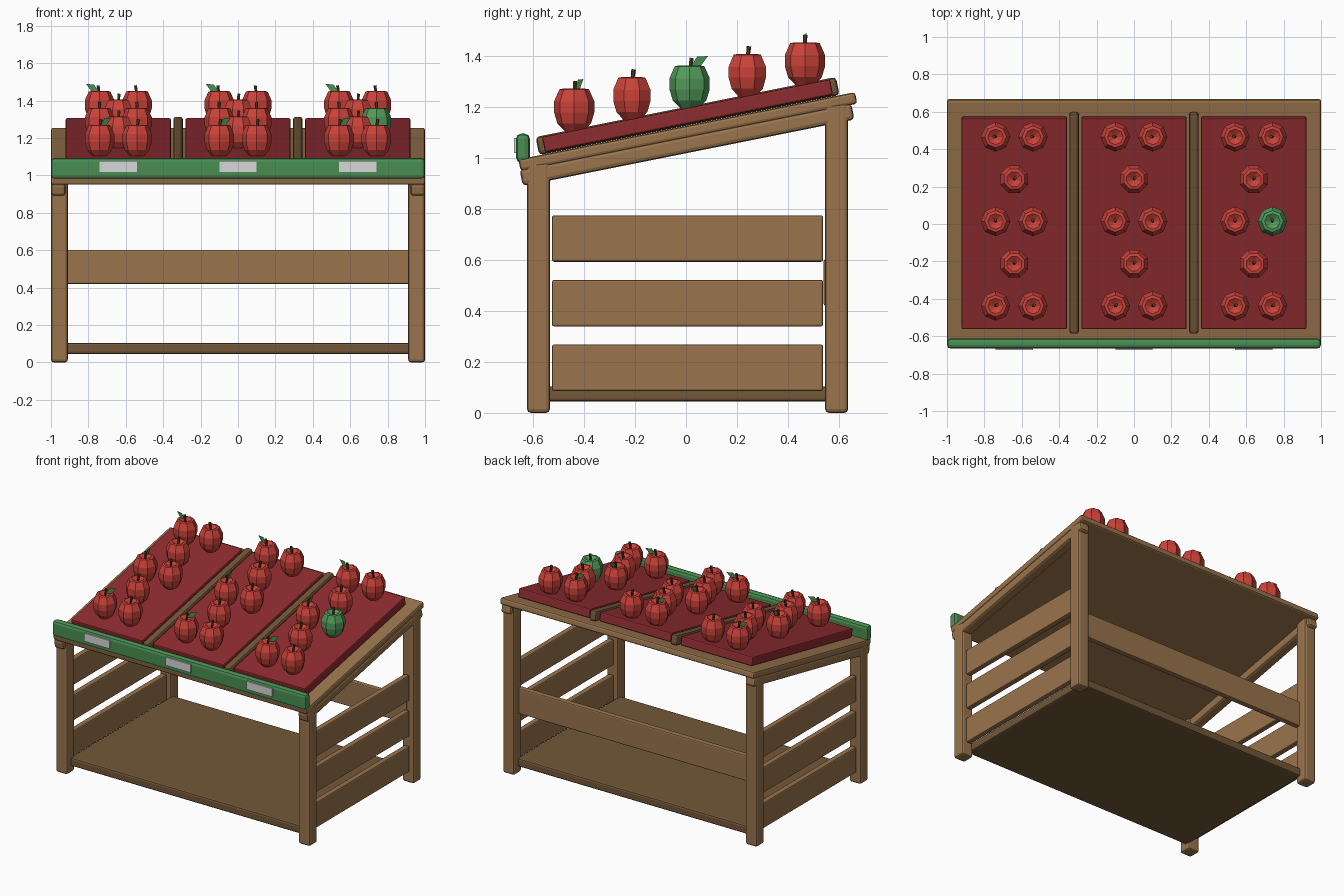
import bpy, bmesh, math
from mathutils import Matrix, Vector

if "Cube" in bpy.data.objects:
    bpy.data.objects.remove(bpy.data.objects["Cube"], do_unlink=True)


def material(name, r, g, b):
    m = bpy.data.materials.new(name)
    m.use_nodes = True
    m.diffuse_color = (r, g, b, 1)
    bsdf = next(n for n in m.node_tree.nodes if n.type == 'BSDF_PRINCIPLED')
    bsdf.inputs["Base Color"].default_value = (r, g, b, 1)
    bsdf.inputs["Roughness"].default_value = 0.8
    return m


WOOD = material("light wood", 0.32, 0.175, 0.073)
DARK = material("dark wood", 0.17, 0.095, 0.04)
CLOTH = material("tray red", 0.27, 0.025, 0.03)
RED = material("apple red", 0.6, 0.055, 0.042)
GREEN = material("sign green", 0.065, 0.27, 0.085)
GREEN_APPLE = material("apple green", 0.085, 0.33, 0.105)
LABEL = material("label grey", 0.68, 0.68, 0.68)
STEM = material("stem brown", 0.09, 0.05, 0.018)

SLOPE = math.atan(0.2)


def add(name, mesh, loc=(0, 0, 0), turn=0):
    ob = bpy.data.objects.new(name, mesh)
    ob.location = loc
    ob.rotation_euler.z = turn
    bpy.context.collection.objects.link(ob)
    return ob


def to_mesh(name, bm, mat):
    bmesh.ops.recalc_face_normals(bm, faces=bm.faces)
    me = bpy.data.meshes.new(name)
    bm.to_mesh(me)
    bm.free()
    me.materials.append(mat)
    return me


def box(name, x, y, z, mat, bevel=0.012, tilt=0):
    """Bevelled box from (min, max) ranges, optionally tilted about its centre."""
    ranges = (x, y, z)
    size = [b - a for a, b in ranges]
    centre = [(a + b) / 2 for a, b in ranges]
    bm = bmesh.new()
    bmesh.ops.create_cube(bm, size=1, matrix=Matrix.Diagonal((*size, 1)))
    ob = add(name, to_mesh(name, bm, mat), centre)
    ob.rotation_euler.x = tilt
    if bevel:
        mod = ob.modifiers.new("soft edges", 'BEVEL')
        mod.width = bevel
        mod.segments = 2
    return ob


def mid(centre, size):
    return (centre - size / 2, centre + size / 2)


# Legs, side planks and sloped rails on both sides
for s, side in ((-1, "right"), (1, "left")):
    box(f"front_leg_{side}", mid(s * 0.955, 0.09), (-0.623, -0.533), (0, 0.985), WOOD, 0.015)
    box(f"back_leg_{side}", mid(s * 0.955, 0.09), (0.545, 0.635), (0, 1.215), WOOD, 0.015)
    for i in range(3):
        box(f"side_plank_{side}_{i + 1}", mid(s * 0.955, 0.04), (-0.525, 0.537),
            mid(0.177 + 0.253 * i, 0.182), WOOD, 0.008)
    box(f"side_rail_{side}", mid(s * 0.961, 0.076), mid(0.004, 1.325), mid(1.051, 0.065),
        WOOD, 0.015, SLOPE)

# Back plank, lower shelf and sloped deck
box("back_plank", (-0.95, 0.95), (0.539, 0.58), (0.42, 0.602), WOOD, 0.008)
box("lower_shelf", (-0.925, 0.925), (-0.575, 0.585), (0.045, 0.104), DARK)
box("sloped_deck", (-1, 1), mid(0.007, 1.345), mid(1.102, 0.046), WOOD, 0.012, SLOPE)

# Trays and dividers
for i, x in enumerate((-0.64, 0, 0.64)):
    box(f"tray_{i + 1}", mid(x, 0.562), mid(0.006, 1.15), mid(1.164, 0.062), CLOTH, 0.008, SLOPE)
    box(f"price_label_{i + 1}", mid(x, 0.2), (-0.674, -0.665), (1.018, 1.076), LABEL, 0)
for s in (-1, 1):
    box(f"divider_{'left' if s > 0 else 'right'}", mid(s * 0.32, 0.052), mid(0.006, 1.2),
        mid(1.163, 0.072), DARK, 0.015, SLOPE)

# Front sign board
box("sign_board", (-1, 1), (-0.666, -0.612), (0.98, 1.094), GREEN, 0.02)


# Apple, stem and leaf meshes
def apple_mesh(name, mat):
    profile = ((0, 0), (0.036, 0), (0.066, 0.032), (0.079, 0.075), (0.079, 0.118),
               (0.058, 0.165), (0.042, 0.168), (0, 0.14))
    bm = bmesh.new()
    verts = [bm.verts.new((r, 0, z)) for r, z in profile]
    edges = [bm.edges.new(pair) for pair in zip(verts, verts[1:])]
    bmesh.ops.spin(bm, geom=verts + edges, cent=(0, 0, 0), axis=(0, 0, 1),
                   angle=math.tau, steps=8, use_merge=True)
    bmesh.ops.remove_doubles(bm, verts=bm.verts, dist=0.0005)
    return to_mesh(name, bm, mat)


red_apple = apple_mesh("red_apple", RED)
green_apple = apple_mesh("green_apple", GREEN_APPLE)

bm = bmesh.new()
bmesh.ops.create_cone(bm, cap_ends=True, segments=6, radius1=0.006, radius2=0.009, depth=0.07,
                      matrix=Matrix.Translation(Vector((0.003, 0, 0.163))) @ Matrix.Rotation(0.15, 4, 'Y'))
stem_mesh = to_mesh("stem", bm, STEM)

bm = bmesh.new()
bm.faces.new([bm.verts.new((x, 0, z)) for x, z in
              ((0.004, 0.165), (0.045, 0.168), (0.072, 0.205), (0.03, 0.203))])
leaf_mesh = to_mesh("leaf", bm, GREEN)

# Apples: rows of two and one, the first of each pair carrying a leaf
leaf_turns = {0: math.radians(30), 2: math.radians(95), 4: math.radians(175)}
count = 0
for x in (-0.64, 0, 0.64):
    for row in range(5):
        y = -0.438 + 0.226 * row
        z = 1.19 + 0.2 * y
        for dx in ((-0.1, 0.1) if row % 2 == 0 else (0,)):
            count += 1
            special = x > 0 and row == 2 and dx > 0
            spot = (x + dx, y, z)
            add(f"apple_{count}", green_apple if special else red_apple, spot, math.pi / 8 * (row % 2))
            turn = leaf_turns.get(row, 1)
            add(f"stem_{count}", stem_mesh, spot, turn)
            if dx < 0:
                add(f"leaf_{count}", leaf_mesh, spot, turn)
